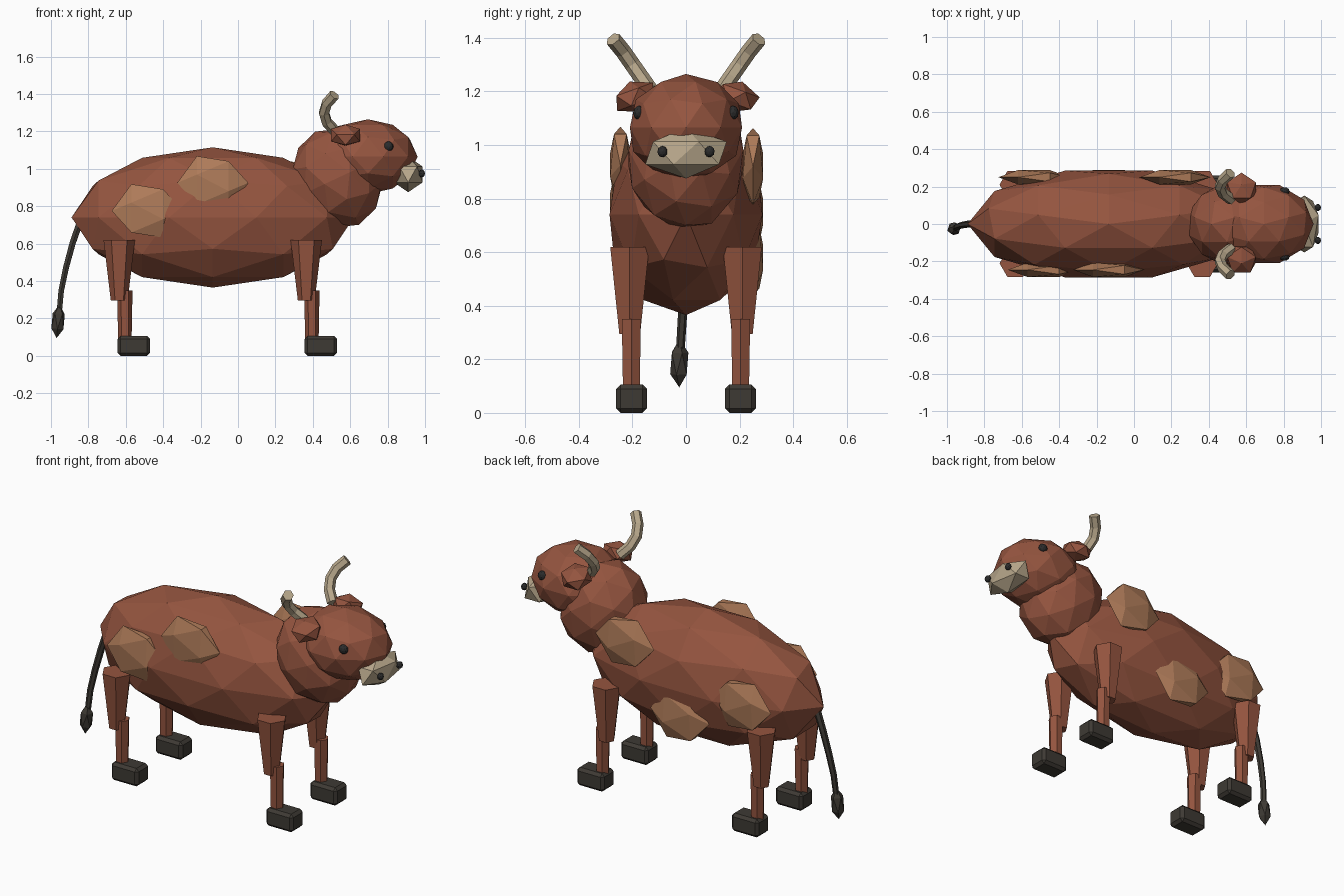
import bpy, bmesh
from math import radians
from mathutils import Matrix, Vector, Euler

if "Cube" in bpy.data.objects:
    bpy.data.objects.remove(bpy.data.objects["Cube"], do_unlink=True)


def material(name, rgb):
    m = bpy.data.materials.new(name)
    m.use_nodes = True
    colour = (*rgb, 1)
    m.diffuse_color = colour
    m.node_tree.nodes["Principled BSDF"].inputs["Base Color"].default_value = colour
    return m


BROWN = material("reddish brown", (0.30, 0.09, 0.05))
TAN = material("tan", (0.43, 0.20, 0.10))
CREAM = material("cream", (0.48, 0.39, 0.26))
CHARCOAL = material("charcoal", (0.048, 0.042, 0.034))
BLACK = material("black", (0.025, 0.025, 0.025))


def finish(name, bm, mat):
    mesh = bpy.data.meshes.new(name)
    bm.to_mesh(mesh)
    bm.free()
    mesh.materials.append(mat)
    obj = bpy.data.objects.new(name, mesh)
    bpy.context.collection.objects.link(obj)
    return obj


def place(centre, size=(1, 1, 1), tilt=(0, 0, 0)):
    turn = Euler([radians(a) for a in tilt]).to_matrix().to_4x4()
    return Matrix.Translation(centre) @ turn @ Matrix.Diagonal((*size, 1))


def blob(name, mat, centre, size, detail=2, tilt=(0, 0, 0), pole="Z"):
    """Faceted ball, its pole along the given axis before scaling."""
    start = Matrix.Rotation(radians(90), 4, "Z" if pole == "Z" else "Y")
    bm = bmesh.new()
    bmesh.ops.create_icosphere(bm, subdivisions=detail, radius=1,
                               matrix=place(centre, size, tilt) @ start)
    return finish(name, bm, mat)


def tapered(name, mat, x, y, low, high, r_low, r_high):
    bm = bmesh.new()
    bmesh.ops.create_cone(bm, cap_ends=True, segments=6, radius1=r_low,
                          radius2=r_high, depth=high - low,
                          matrix=Matrix.Translation((x, y, (low + high) / 2))
                          @ Matrix.Rotation(radians(90), 4, "Z"))
    # turn the hexagon so that a corner points forward
    bmesh.ops.rotate(bm, verts=bm.verts, cent=(x, y, 0),
                     matrix=Matrix.Rotation(radians(90), 3, "Z"))
    if max(v.co.x for v in bm.verts) - x < 0.95 * max(r_low, r_high):
        bmesh.ops.rotate(bm, verts=bm.verts, cent=(x, y, 0),
                         matrix=Matrix.Rotation(radians(30), 3, "Z"))
    return finish(name, bm, mat)


def tube(name, mat, points, radii, sides=6):
    """Rings of vertices swept along a path, closed at both ends."""
    pts = [Vector(p) for p in points]
    bm = bmesh.new()
    rings = []
    for i, p in enumerate(pts):
        along = pts[min(i + 1, len(pts) - 1)] - pts[max(i - 1, 0)]
        side = along.cross(Vector((1, 0, 0))).normalized()
        ring = [bm.verts.new(p + Matrix.Rotation(radians(360 * k / sides), 3, along)
                             @ side * radii[i]) for k in range(sides)]
        rings.append(ring)
    for a, b in zip(rings, rings[1:]):
        for k in range(sides):
            n = (k + 1) % sides
            bm.faces.new((a[k], a[n], b[n], b[k]))
    bm.faces.new(rings[0])
    bm.faces.new(rings[-1])
    bmesh.ops.recalc_face_normals(bm, faces=bm.faces)
    return finish(name, bm, mat)


# Trunk, neck, head and muzzle
blob("body", BROWN, (-0.135, 0, 0.74), (0.755, 0.3, 0.375))
blob("neck", BROWN, (0.53, 0, 0.95), (0.24, 0.225, 0.275), tilt=(0, -25, 0))
blob("head", BROWN, (0.695, 0, 1.065), (0.265, 0.22, 0.2))
blob("muzzle", CREAM, (0.91, 0, 0.97), (0.09, 0.17, 0.095), detail=1)

# Paired face parts
for label, s in (("left", 1), ("right", -1)):
    blob(f"{label}_eye", BLACK, (0.805, s * 0.175, 1.12), (0.027, 0.022, 0.027))
    blob(f"{label}_nostril", BLACK, (0.983, s * 0.088, 0.975), (0.017, 0.019, 0.021))
    blob(f"{label}_ear", BROWN, (0.575, s * 0.19, 1.18), (0.09, 0.09, 0.06),
         detail=1, tilt=(-s * 20, 0, 0))
    path = [(0.52, 0.13, 1.2), (0.475, 0.165, 1.25), (0.46, 0.2, 1.3),
            (0.475, 0.235, 1.35), (0.515, 0.272, 1.395)]
    tube(f"{label}_horn", CREAM, [(x, s * y, z) for x, y, z in path], [0.03] * 5)

# Legs with hooves
for end, x in (("rear", -0.635), ("front", 0.365)):
    for label, s in (("left", 1), ("right", -1)):
        y = s * 0.21
        tapered(f"{end}_{label}_upper_leg", BROWN, x, y, 0.295, 0.62, 0.045, 0.084)
        tapered(f"{end}_{label}_lower_leg", BROWN, x + 0.03, s * 0.204,
                0.08, 0.35, 0.036, 0.041)
        bm = bmesh.new()
        bmesh.ops.create_cube(bm, size=1, matrix=place(
            (x + 0.078, s * 0.203, 0.053), (0.175, 0.115, 0.105)))
        bmesh.ops.bevel(bm, geom=bm.edges[:], offset=0.016, segments=1,
                        affect="EDGES")
        finish(f"{end}_{label}_hoof", bm, CHARCOAL)

# Coat patches on the flanks
patches = {"right_rear": (-0.485, -0.245, 0.775),
           "right_middle": (-0.135, -0.245, 0.925),
           "left_front": (0.22, 0.25, 0.92),
           "left_rear": (-0.535, 0.25, 0.75),
           "left_low": (-0.135, 0.25, 0.58)}
for name, centre in patches.items():
    blob(f"{name}_patch", TAN, centre, (0.19, 0.045, 0.16), detail=1, pole="X")

# Tail with tuft
tube("tail", CHARCOAL, [(-0.84, 0, 0.73), (-0.885, 0, 0.6), (-0.92, -0.006, 0.47),
                        (-0.945, -0.014, 0.35), (-0.957, -0.022, 0.22)],
     [0.02, 0.019, 0.018, 0.017, 0.016])
blob("tail_tuft", CHARCOAL, (-0.962, -0.025, 0.185), (0.038, 0.038, 0.09),
     detail=1, tilt=(0, 5, 0))
